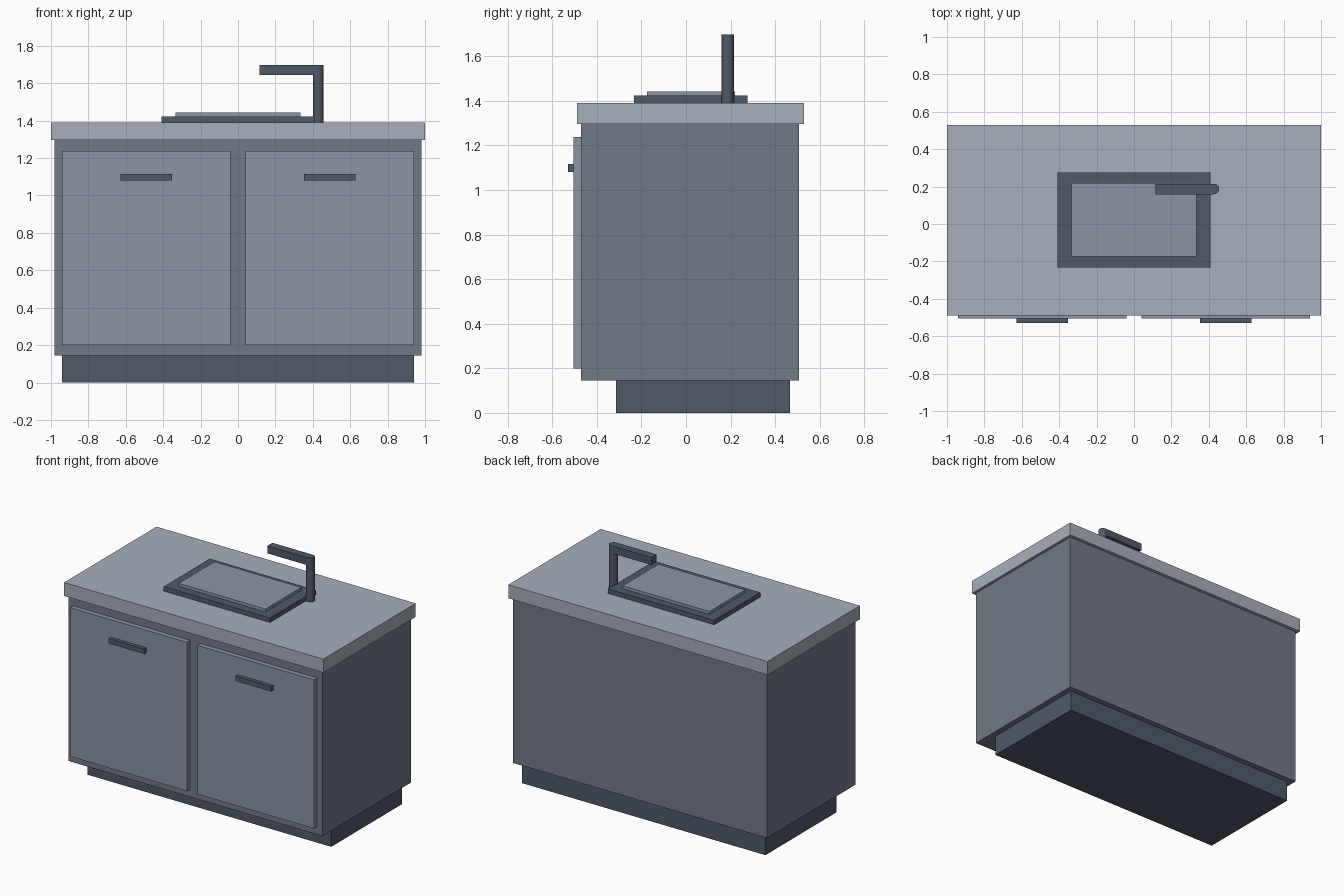
import bpy
import bmesh
from mathutils import Matrix, Vector

if "Cube" in bpy.data.objects:
    bpy.data.objects.remove(bpy.data.objects["Cube"])


def material(name, rgb):
    m = bpy.data.materials.new(name)
    m.diffuse_color = (*rgb, 1)
    m.use_nodes = True
    m.node_tree.nodes["Principled BSDF"].inputs["Base Color"].default_value = m.diffuse_color
    return m


STONE = material("pale_stone", (0.39, 0.43, 0.50))
CARCASS = material("mid_grey", (0.17, 0.195, 0.24))
PANEL = material("light_slate", (0.26, 0.30, 0.38))
DARK = material("dark_slate", (0.08, 0.10, 0.14))


def finish(name, bm, mat):
    mesh = bpy.data.meshes.new(name)
    bm.to_mesh(mesh)
    bm.free()
    mesh.materials.append(mat)
    obj = bpy.data.objects.new(name, mesh)
    bpy.context.collection.objects.link(obj)
    return obj


def box(name, x, y, z, mat):
    """Box from (min, max) ranges on each axis."""
    lo, hi = (Vector(c) for c in zip(x, y, z))
    bm = bmesh.new()
    bmesh.ops.create_cube(bm, size=1, matrix=Matrix.LocRotScale((lo + hi) / 2, None, hi - lo))
    return finish(name, bm, mat)


# Cabinet: recessed plinth, body, overhanging worktop
box("plinth", (-0.94, 0.94), (-0.315, 0.467), (0, 0.145), DARK)
box("cabinet_body", (-0.98, 0.98), (-0.47, 0.507), (0.145, 1.297), CARCASS)
box("worktop", (-1, 1), (-0.488, 0.53), (1.297, 1.391), STONE)

# Pair of doors with bar handles
for side, cx in (("left", -0.49), ("right", 0.49)):
    box(side + "_door", (cx - 0.45, cx + 0.45), (-0.505, -0.47), (0.2, 1.237), PANEL)
    box(side + "_handle", (cx - 0.137, cx + 0.137), (-0.53, -0.505), (1.081, 1.116), DARK)

# Sink rim and raised basin panel
box("sink_rim", (-0.41, 0.41), (-0.233, 0.275), (1.391, 1.423), DARK)
box("sink_basin", (-0.335, 0.335), (-0.175, 0.22), (1.423, 1.443), PANEL)

# Tap: round post with a square spout
bm = bmesh.new()
bmesh.ops.create_cone(bm, cap_ends=True, segments=16, radius1=0.028, radius2=0.028,
                      depth=0.306, matrix=Matrix.Translation((0.428, 0.187, 1.544)))
post = finish("tap_post", bm, DARK)
bpy.context.view_layer.objects.active = post
post.select_set(True)
bpy.ops.object.shade_smooth_by_angle()
box("tap_spout", (0.115, 0.428), (0.159, 0.215), (1.645, 1.697), DARK)
